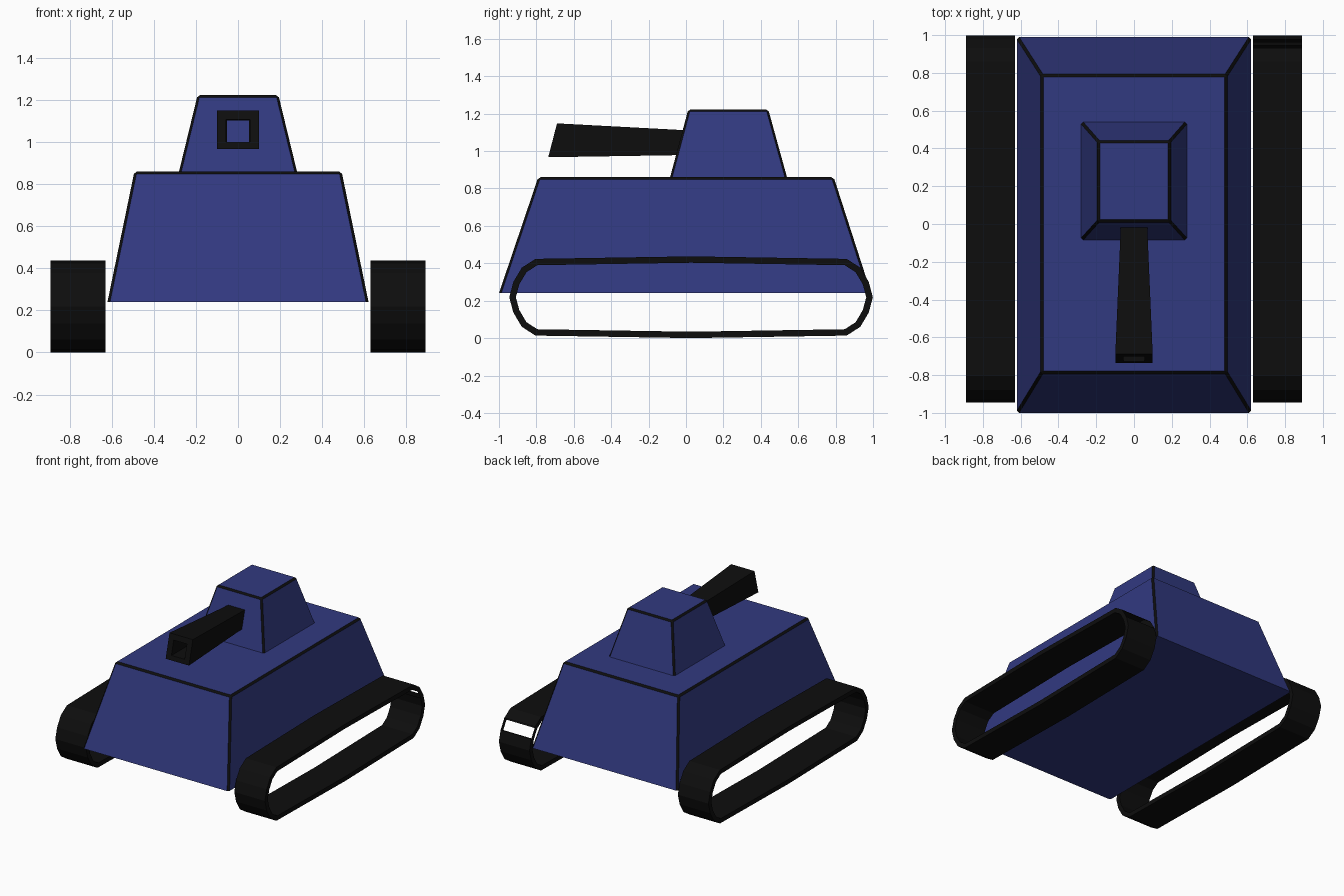
import bpy, bmesh
from mathutils import Vector

if "Cube" in bpy.data.objects:
    bpy.data.objects.remove(bpy.data.objects["Cube"])


def material(name, rgb):
    m = bpy.data.materials.new(name)
    m.diffuse_color = (*rgb, 1)
    m.use_nodes = True
    m.node_tree.nodes["Principled BSDF"].inputs["Base Color"].default_value = m.diffuse_color
    return m


BLUE = material("navy blue", (0.031, 0.041, 0.215))
BLACK = material("black", (0.0042, 0.0042, 0.0042))


def finish(bm, name, *mats):
    bmesh.ops.recalc_face_normals(bm, faces=bm.faces[:])
    me = bpy.data.meshes.new(name)
    bm.to_mesh(me)
    bm.free()
    for m in mats:
        me.materials.append(m)
    ob = bpy.data.objects.new(name, me)
    bpy.context.collection.objects.link(ob)
    return ob


def armour_block(name, low, high, bevel):
    """Tapered box with black chamfers; low/high = (half width, y0, y1, z)."""
    bm = bmesh.new()
    rings = [[bm.verts.new(p) for p in ((-w, y0, z), (w, y0, z), (w, y1, z), (-w, y1, z))]
             for w, y0, y1, z in (low, high)]
    bm.faces.new(rings[0])
    bm.faces.new(rings[1])
    for i in range(4):
        j = (i + 1) % 4
        bm.faces.new((rings[0][i], rings[0][j], rings[1][j], rings[1][i]))
    bmesh.ops.recalc_face_normals(bm, faces=bm.faces[:])
    # chamfer every edge except the bottom ones
    edges = [e for e in bm.edges if any(v in rings[1] for v in e.verts)]
    bmesh.ops.bevel(bm, geom=edges, offset=bevel, offset_type='OFFSET', segments=1,
                    profile=0.5, affect='EDGES', material=1)
    return finish(bm, name, BLUE, BLACK)


armour_block("hull", (0.62, -1.0, 0.99, 0.24), (0.492, -0.79, 0.79, 0.86), 0.012)
armour_block("turret", (0.28, -0.085, 0.54, 0.86), (0.192, 0.012, 0.44, 1.222), 0.011)


# gun barrel: hollow square tube whose ends follow the turret's sloping front
def barrel_ring(bm, y, w, z0, z1):
    return [bm.verts.new((x, y + 0.26 * (z - 1.05), z))
            for x, z in ((-w, z0), (w, z0), (w, z1), (-w, z1))]


bm = bmesh.new()
rings = [barrel_ring(bm, *r) for r in ((-0.03, 0.07, 0.978, 1.112), (-0.715, 0.099, 0.967, 1.148),
                                       (-0.715, 0.056, 1.0, 1.107), (-0.03, 0.052, 1.0, 1.102))]
for k in range(4):
    a, b = rings[k], rings[(k + 1) % 4]
    for i in range(4):
        j = (i + 1) % 4
        bm.faces.new((a[i], a[j], b[j], b[i]))
finish(bm, "gun_barrel", BLACK)

# track profile in (y, z): one quarter, mirrored into a full loop
CY, CZ, THICK = 0.027, 0.2185, 0.034
quarter = [(0.972, 0.0), (0.95, 0.082), (0.905, 0.158), (0.832, 0.205), (0.0, 0.2185)]
half = quarter + [(-y, z) for y, z in quarter[-2::-1]]
outer = [Vector(p) for p in half + [(y, -z) for y, z in half[-2:0:-1]]]


def inset(pts, d):
    out = []
    for i, p in enumerate(pts):
        a, b = (p - pts[i - 1]).normalized(), (pts[(i + 1) % len(pts)] - p).normalized()
        na, nb = Vector((-a.y, a.x)), Vector((-b.y, b.x))
        out.append(p + (na + nb) * d / (1 + na.dot(nb)))
    return out


inner = inset(outer, THICK)


def track(name, side):
    bm = bmesh.new()
    n = len(outer)
    loops = [[bm.verts.new((side * x, CY + p.x, CZ + p.y)) for p in pts]
             for x, pts in ((0.63, outer), (0.89, outer), (0.89, inner), (0.63, inner))]
    gaps = []
    for k in range(4):
        a, b = loops[k], loops[(k + 1) % 4]
        for i in range(n):
            j = (i + 1) % n
            f = bm.faces.new((a[i], a[j], b[j], b[i]))
            # the right track has an open link at the upper rear
            if side > 0 and i == 1 and k in (0, 2):
                gaps.append(f)
    bmesh.ops.recalc_face_normals(bm, faces=bm.faces[:])
    if gaps:
        bmesh.ops.delete(bm, geom=gaps, context='FACES_ONLY')
    finish(bm, name, BLACK)


track("right_track", 1)
track("left_track", -1)
